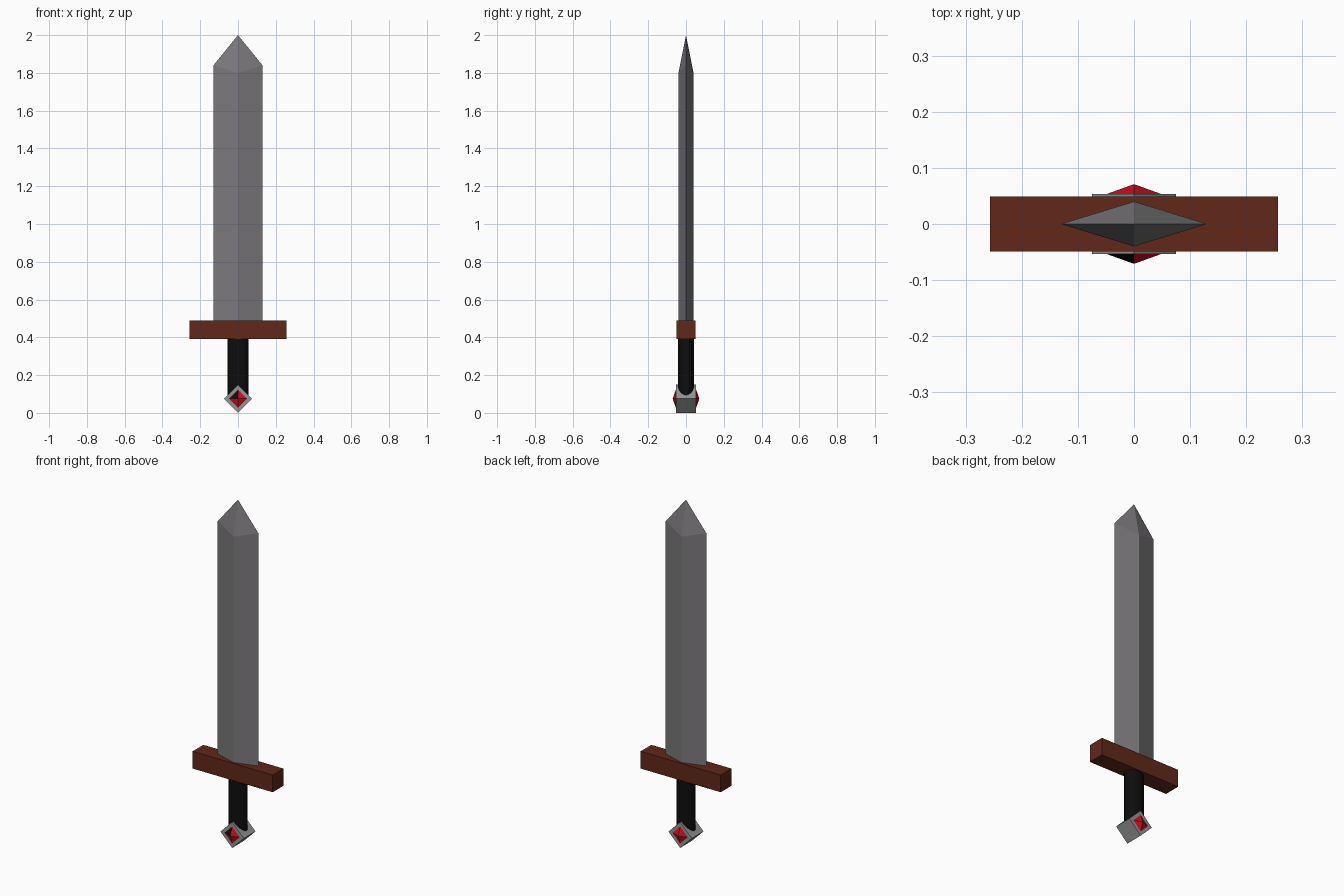
import bpy, bmesh
from math import radians

if "Cube" in bpy.data.objects:
    bpy.data.objects.remove(bpy.data.objects["Cube"])


def material(name, rgb):
    m = bpy.data.materials.new(name)
    m.diffuse_color = (*rgb, 1)
    m.use_nodes = True
    m.node_tree.nodes["Principled BSDF"].inputs["Base Color"].default_value = m.diffuse_color
    return m


STEEL = material("steel", (0.20, 0.19, 0.20))
SILVER = material("silver", (0.30, 0.30, 0.30))
WOOD = material("red_brown", (0.12, 0.021, 0.01))
BLACK = material("black", (0.004, 0.004, 0.004))
RED = material("red", (0.58, 0.005, 0.015))


def build(name, verts, faces, *mats):
    me = bpy.data.meshes.new(name)
    me.from_pydata(verts, [], faces)
    bm = bmesh.new()
    bm.from_mesh(me)
    bmesh.ops.recalc_face_normals(bm, faces=bm.faces)
    bm.to_mesh(me)
    bm.free()
    for m in mats:
        me.materials.append(m)
    ob = bpy.data.objects.new(name, me)
    bpy.context.collection.objects.link(ob)
    return ob


def box(name, size, loc, mat, tilt=0):
    bpy.ops.mesh.primitive_cube_add(size=1, location=loc, rotation=(0, tilt, 0))
    ob = bpy.context.object
    ob.name = name
    ob.scale = size
    ob.data.materials.append(mat)
    return ob


# Blade: diamond section whose ridges break lower than its edges, then a point
W, D = 0.13, 0.04
base = [(W, 0, 0.48), (0, D, 0.48), (-W, 0, 0.48), (0, -D, 0.48)]
shoulder = [(x, y, 1.84 if x else 1.80) for x, y, z in base]
faces = [(3, 2, 1, 0)]
for i in range(4):
    j = (i + 1) % 4
    faces += [(i, j, j + 4, i + 4), (i + 4, j + 4, 8)]
build("blade", base + shoulder + [(0, 0, 2.0)], faces, STEEL)

# Cross guard
box("cross_guard", (0.514, 0.098, 0.10), (0, 0, 0.44), WOOD)

# Oval grip running into the pommel
bpy.ops.mesh.primitive_cylinder_add(vertices=32, radius=1, depth=0.32, location=(0, 0, 0.24))
grip = bpy.context.object
grip.name = "grip"
grip.scale = (0.055, 0.043, 1)
grip.data.materials.append(BLACK)
bpy.ops.object.shade_smooth_by_angle(angle=radians(30))

# Pommel: cube standing on its edge
P = 0.075
side = P * 2 ** 0.5
box("pommel", (side, 0.107, side), (0, 0, P), SILVER, radians(45))

# Faceted gems on both pommel faces
G = 0.05
for name, s in (("front_gem", -1), ("back_gem", 1)):
    ring = [(G, s * 0.053, P), (0, s * 0.053, P + G), (-G, s * 0.053, P), (0, s * 0.053, P - G)]
    faces = [(i, (i + 1) % 4, 4) for i in range(4)] + [(3, 2, 1, 0)]
    gem = build(name, ring + [(0, s * 0.071, P)], faces, RED, BLACK)
    # one dark facet on the front gem
    if s < 0:
        gem.data.polygons[1].material_index = 1
